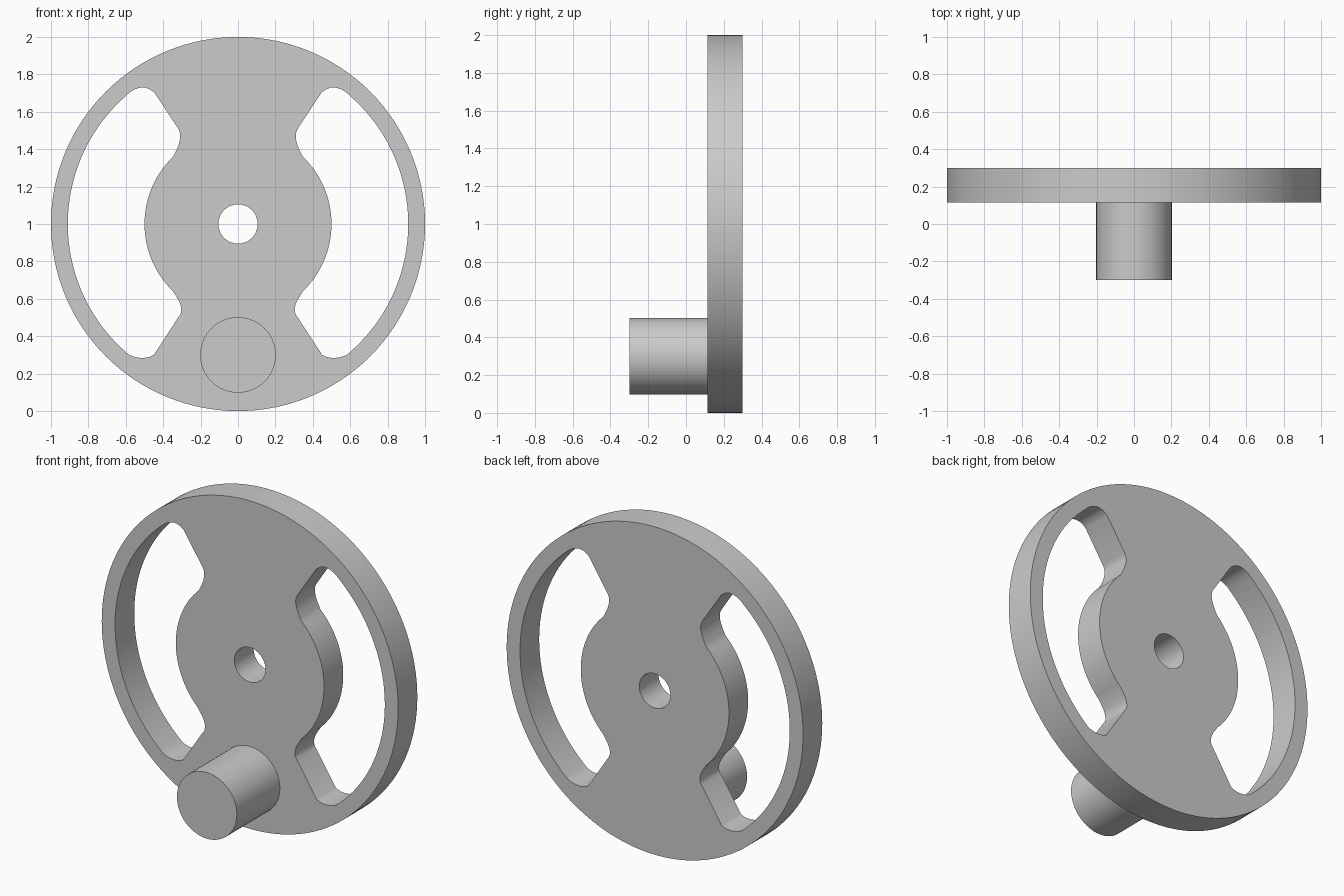
import bpy
import bmesh
from math import cos, sin, pi, radians, atan2
from mathutils import Vector

if "Cube" in bpy.data.objects:
    bpy.data.objects.remove(bpy.data.objects["Cube"], do_unlink=True)

FRONT, BACK, CENTRE_Z = 0.115, 0.3, 1.0

grey = bpy.data.materials.new("plain grey")
grey.use_nodes = True
colour = (0.6, 0.6, 0.6, 1)
grey.diffuse_color = colour
grey.node_tree.nodes["Principled BSDF"].inputs["Base Color"].default_value = colour


def arc(radius, start, end, steps):
    angles = [start + (end - start) * i / steps for i in range(steps + 1)]
    return [Vector((radius * cos(a), radius * sin(a))) for a in angles]


def circle(radius, steps):
    return arc(radius, 0, 2 * pi, steps)[:-1]


def rounded(start, control, end, steps=10):
    a, b, c = Vector(start), Vector(control), Vector(end)
    ts = [i / steps for i in range(steps + 1)]
    return [a * (1 - t) ** 2 + b * 2 * t * (1 - t) + c * t * t for t in ts]


def finish(obj):
    obj.data.materials.clear()
    obj.data.materials.append(grey)
    bpy.ops.object.select_all(action='DESELECT')
    obj.select_set(True)
    bpy.context.view_layer.objects.active = obj
    bpy.ops.object.shade_smooth_by_angle(angle=radians(30))


# Slot outline: outer rim arc, two rounded ends, and the hub bulge
rim_angle = atan2(0.70, 0.583)
hub_top, hub_low = atan2(0.362, 0.347), atan2(-0.36, 0.35)
slot = arc(0.91, -rim_angle, rim_angle, 48)[:-1]
slot += rounded((0.583, 0.70), (0.506, 0.76), (0.445, 0.70))
slot += rounded((0.32, 0.51), (0.288, 0.461), (0.347, 0.362))[:-1]
slot += arc(0.5, hub_top, hub_low, 32)
slot += rounded((0.35, -0.36), (0.275, -0.452), (0.32, -0.50))[1:]
slot += rounded((0.45, -0.70), (0.505, -0.732), (0.583, -0.70))[:-1]
mirrored_slot = [Vector((-p.x, p.y)) for p in slot]

# Wheel plate with centre hole and mirrored slots
curve = bpy.data.curves.new("wheel_profile", 'CURVE')
curve.dimensions = '2D'
curve.fill_mode = 'BOTH'
curve.extrude = (BACK - FRONT) / 2
for outline in (circle(1, 128), circle(0.105, 48), slot, mirrored_slot):
    spline = curve.splines.new('POLY')
    spline.points.add(len(outline) - 1)
    for point, p in zip(spline.points, outline):
        point.co = (p.x, p.y, 0, 1)
    spline.use_cyclic_u = True
profile = bpy.data.objects.new("wheel_profile", curve)
bpy.context.collection.objects.link(profile)
bpy.context.view_layer.update()
mesh = bpy.data.meshes.new_from_object(
    profile.evaluated_get(bpy.context.evaluated_depsgraph_get()))
bpy.data.objects.remove(profile, do_unlink=True)

bm = bmesh.new()
bm.from_mesh(mesh)
bmesh.ops.remove_doubles(bm, verts=bm.verts, dist=0.0002)
bmesh.ops.recalc_face_normals(bm, faces=bm.faces)
bm.to_mesh(mesh)
bm.free()
wheel = bpy.data.objects.new("wheel_plate", mesh)
bpy.context.collection.objects.link(wheel)
wheel.location = (0, (FRONT + BACK) / 2, CENTRE_Z)
wheel.rotation_euler = (pi / 2, 0, 0)
finish(wheel)

# Crank handle on the front face, slightly sunk into the plate
handle_front, handle_back = -0.3, FRONT + 0.01
bpy.ops.mesh.primitive_cylinder_add(
    vertices=64, radius=0.202, depth=handle_back - handle_front,
    location=(0, (handle_front + handle_back) / 2, 0.3),
    rotation=(pi / 2, 0, 0))
handle = bpy.context.object
handle.name = "crank_handle"
finish(handle)
